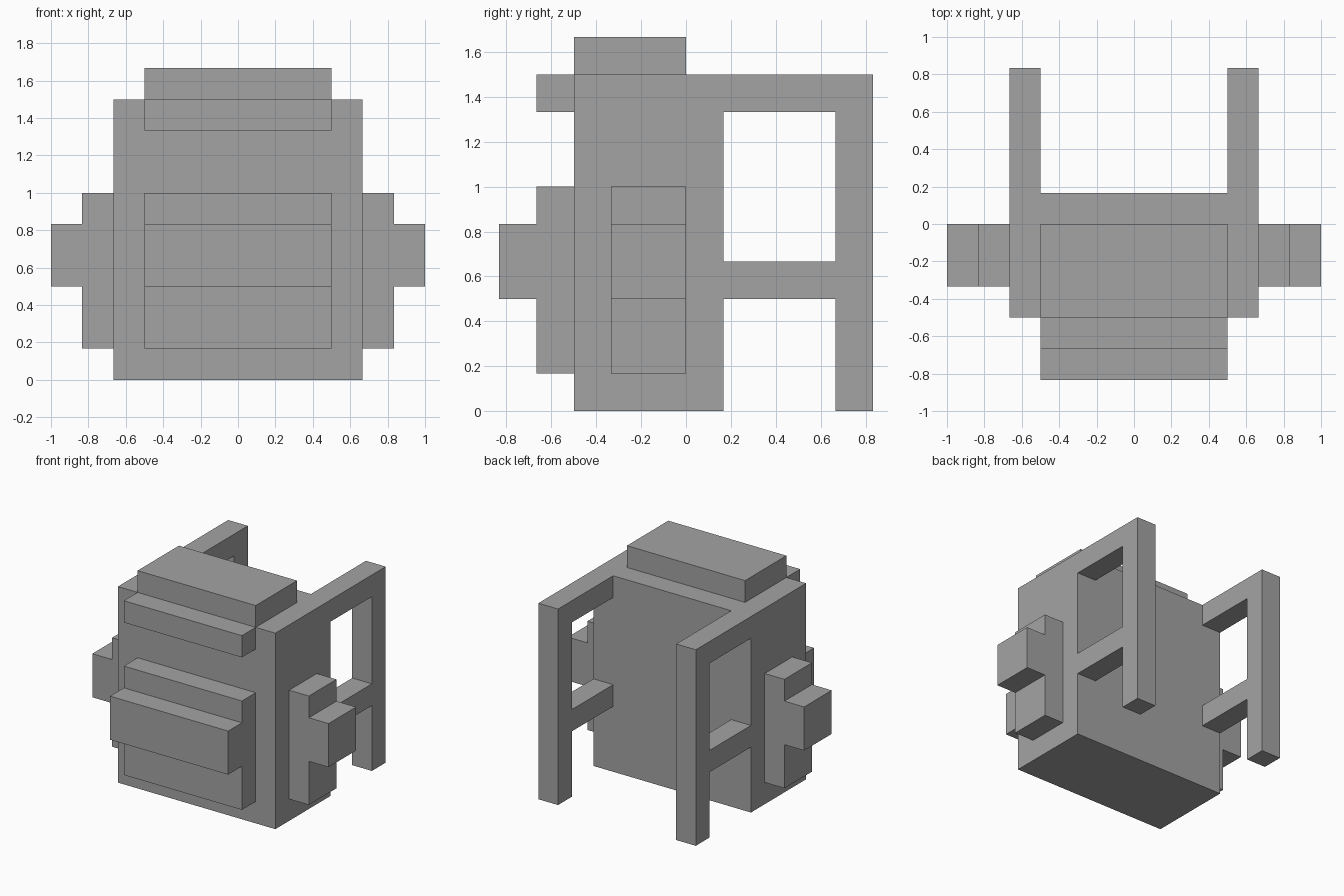
import bpy
import bmesh
from mathutils import Vector

UNIT = 1 / 6  # the whole pack sits on a grid of one sixth

default = bpy.data.objects.get("Cube")
if default:
    bpy.data.objects.remove(default, do_unlink=True)

grey = bpy.data.materials.new("plain grey")
grey.use_nodes = True
grey.diffuse_color = (0.37, 0.37, 0.37, 1)
grey.node_tree.nodes["Principled BSDF"].inputs["Base Color"].default_value = grey.diffuse_color


def extrude(name, axis, profile, start, end, mirror=False):
    """Extrude a flat outline along x or y, optionally mirrored across x."""
    bm = bmesh.new()
    direction = Vector((1, 0, 0)) if axis == "x" else Vector((0, 1, 0))
    corners = [(start, a, b) if axis == "x" else (a, start, b) for a, b in profile]
    face = bm.faces.new([bm.verts.new(Vector(c) * UNIT) for c in corners])
    result = bmesh.ops.extrude_face_region(bm, geom=[face], use_keep_orig=True)
    moved = [g for g in result["geom"] if isinstance(g, bmesh.types.BMVert)]
    bmesh.ops.translate(bm, verts=moved, vec=direction * (end - start) * UNIT)
    bmesh.ops.recalc_face_normals(bm, faces=bm.faces)
    mesh = bpy.data.meshes.new(name)
    bm.to_mesh(mesh)
    bm.free()
    mesh.materials.append(grey)
    obj = bpy.data.objects.new(name, mesh)
    bpy.context.collection.objects.link(obj)
    if mirror:
        obj.modifiers.new("Mirror", "MIRROR").use_mirror_merge = False
    return obj


def rectangle(a0, a1, b0, b1):
    return [(a0, b0), (a1, b0), (a1, b1), (a0, b1)]


def stepped(base, out):
    """Outline of a pocket with a raised middle, standing off base."""
    mid, tip = base + out, base + 2 * out
    return [(base, 1), (mid, 1), (mid, 3), (tip, 3),
            (tip, 5), (mid, 5), (mid, 6), (base, 6)]


# Main bag, top flap and front lip
extrude("bag_body", "x", rectangle(-3, 1, 0, 9), -4, 4)
extrude("top_flap", "x", rectangle(-3, 0, 9, 10), -3, 3)
extrude("front_lip", "x", rectangle(-4, -3, 8, 9), -3, 3)

# Stepped pockets on the front and both sides
extrude("front_pocket", "x", stepped(-3, -1), -3, 3)
extrude("side_pockets", "y", stepped(4, 1), -2, 0, mirror=True)

# Shoulder straps: a post joined to the bag by two bars
strap = [(1, 3), (4, 3), (4, 0), (5, 0), (5, 9),
         (1, 9), (1, 8), (4, 8), (4, 4), (1, 4)]
extrude("shoulder_straps", "x", strap, 3, 4, mirror=True)
